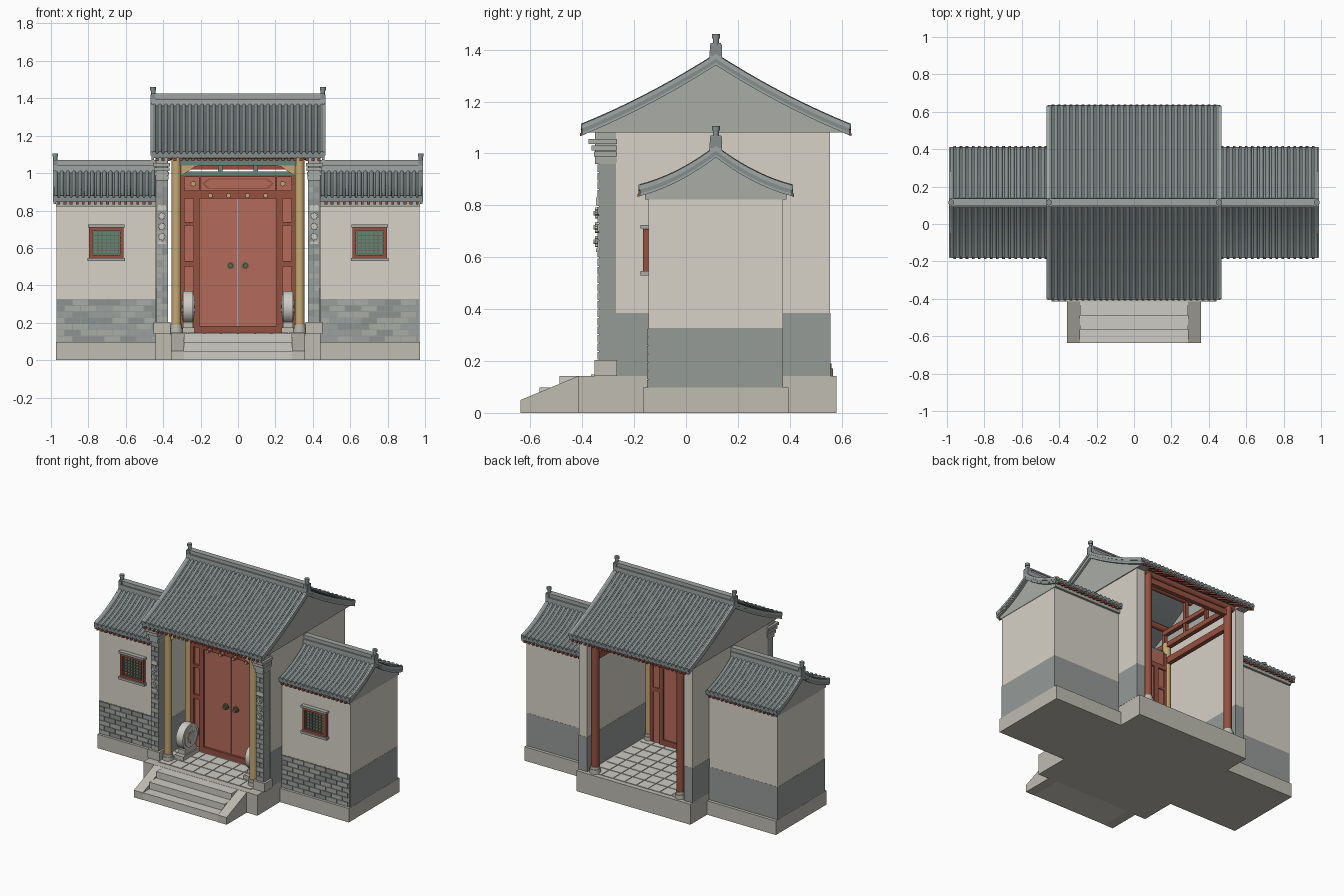
import bpy, bmesh, math, random

if "Cube" in bpy.data.objects:
    bpy.data.objects.remove(bpy.data.objects["Cube"])
random.seed(4)

def mat(name, r, g, b):
    m = bpy.data.materials.new(name)
    m.diffuse_color = (r ** 2.2, g ** 2.2, b ** 2.2, 1)
    m.use_nodes = True
    m.node_tree.nodes["Principled BSDF"].inputs["Base Color"].default_value = m.diffuse_color
    return m
CREAM = mat("plaster", .84, .82, .78)
STONE = mat("stone", .74, .73, .69)
PALE = mat("pale_stone", .80, .79, .76)
DADO = mat("grey_brick", .58, .60, .59)
BRICKS = [mat("brick_a", .60, .62, .61), mat("brick_b", .66, .67, .65), mat("brick_c", .55, .57, .56)]
TILE = mat("roof_tile", .52, .55, .55)
RIDGE = mat("ridge", .62, .64, .63)
GABLE = mat("gable", .66, .67, .65)
RED = mat("red_door", .70, .42, .36)
DARK = mat("dark_red", .58, .32, .26)
GOLD = mat("gold_wood", .76, .65, .45)
TEAL = mat("teal", .40, .52, .48)
BRONZE = mat("bronze", .42, .40, .30)

def ngon(u, v, r, n=20, star=1.0):
    return [(u + (r if i % 2 else r * star) * math.cos(2 * math.pi * (i + .5) / n),
             v + (r if i % 2 else r * star) * math.sin(2 * math.pi * (i + .5) / n)) for i in range(n)]

class Part:
    """Collects extruded profiles into one object."""
    def __init__(self):
        self.bm = bmesh.new()
    def loft(self, rings):
        rs = [[self.bm.verts.new(p) for p in r] for r in rings]
        for a, b in zip(rs, rs[1:]):
            for i in range(len(a)):
                j = (i + 1) % len(a)
                self.bm.faces.new((a[i], a[j], b[j], b[i]))
        self.bm.faces.new(rs[0]); self.bm.faces.new(rs[-1])
        return self
    def prism(self, axis, pts, a, b):
        f = {'x': lambda u, v, t: (t, u, v), 'y': lambda u, v, t: (u, t, v), 'z': lambda u, v, t: (u, v, t)}[axis]
        return self.loft([[f(u, v, t) for u, v in pts] for t in (a, b)])
    def box(self, x0, x1, y0, y1, z0, z1):
        return self.prism('z', [(x0, y0), (x1, y0), (x1, y1), (x0, y1)], z0, z1)
    def done(self, name, m, mirror=False, smooth=False):
        if mirror:
            d = bmesh.ops.duplicate(self.bm, geom=self.bm.verts[:] + self.bm.edges[:] + self.bm.faces[:])
            for v in d["geom"]:
                if isinstance(v, bmesh.types.BMVert): v.co.x *= -1
        bmesh.ops.recalc_face_normals(self.bm, faces=self.bm.faces[:])
        me = bpy.data.meshes.new(name); self.bm.to_mesh(me); self.bm.free()
        ob = bpy.data.objects.new(name, me); me.materials.append(m)
        bpy.context.collection.objects.link(ob)
        if smooth:
            bpy.ops.object.select_all(action='DESELECT')
            ob.select_set(True); bpy.context.view_layer.objects.active = ob
            bpy.ops.object.shade_smooth_by_angle(angle=math.radians(40))

# platform, steps, sloped cheeks and paving
Part().box(-.44, .44, -.415, .58, 0, .143).done("platform", STONE)
p = Part()
for y, z in ((-.635, .05), (-.565, .097), (-.488, .142)):
    p.box(-.29, .29, y, -.41, 0, z)
p.done("steps", PALE)
Part().prism('x', [(-.637, 0), (-.637, .05), (-.415, .142), (-.415, 0)], .29, .358).done("step_cheeks", STONE, True)
p = Part()
for i in range(8):
    for j in range(10):
        x, y = -.36 + i * .09, -.37 + j * .092
        p.box(x + .003, x + .087, y + .003, y + .089, .14, .147)
p.done("paving", PALE)

# main side walls
Part().box(.375, .44, -.27, .555, .385, 1.085).done("side_walls", CREAM, True)
Part().box(.374, .441, -.27, .556, .143, .385).done("side_wall_dado", DADO, True)
Part().box(.375, .437, -.336, -.27, .2, .97).done("front_piers", DADO, True)
Part().box(.362, .452, -.352, -.265, .143, .203).done("pier_bases", STONE, True)
p = Part()
for i, z in enumerate((.965, .988, 1.012, 1.036)):
    p.box(.372 - i * .003, .442 + i * .004, -.343 - i * .011, -.265, z, z + .019)
p.box(.378, .438, -.35, -.265, .96, 1.085)
p.done("pier_corbels", GABLE, True)
p = Part()
for z in (.66, .715, .77):
    p.prism('y', ngon(.407, z, .022, 16, .72), -.35, -.33).prism('y', ngon(.407, z, .009, 12), -.356, -.33)
p.box(.384, .43, -.346, -.33, .62, .634).box(.384, .43, -.346, -.33, .80, .83)
p.done("pier_rosettes", PALE, True)

# side wings
Part().box(.44, .972, -.165, .395, 0, .097).done("wing_bases", STONE, True)
Part().box(.43, .97, -.145, .373, .325, .83).done("wing_walls", CREAM, True)
Part().box(.43, .971, -.146, .374, .09, .327).done("wing_dado", DADO, True)

# raised bricks on wing fronts and piers
layers = [Part() for _ in BRICKS]
def bricks(x0, x1, z0, z1, rows, w, y):
    h = (z1 - z0) / rows
    for r in range(rows):
        x = x0 - (w / 2 if r % 2 else 0)
        while x < x1 - .003:
            a, b = max(x, x0) + .002, min(x + w, x1) - .002
            if b - a > .005:
                random.choice(layers).box(a, b, y - .005, y + .005, z0 + r * h + .002, z0 + (r + 1) * h - .002)
            x += w
for x0, x1 in ((.445, .97), (-.97, -.445)):
    bricks(x0, x1, .097, .325, 7, .085, -.146)
for x0, x1 in ((.375, .437), (-.437, -.375)):
    bricks(x0, x1, .203, .96, 23, .062, -.336)
for i, l in enumerate(layers):
    l.done("bricks_%d" % i, BRICKS[i])

# wing windows
X, Z = .705, .627
Part().box(X - .078, X + .078, -.152, -.14, Z - .068, Z + .068).done("window_panes", TEAL, True)
p = Part()
for s in (-1, 1):
    p.box(X + s * .083 - .009, X + s * .083 + .009, -.166, -.14, Z - .08, Z + .08)
    p.box(X - .092, X + .092, -.166, -.14, Z + s * .073 - .008, Z + s * .073 + .008)
p.done("window_frames", DARK, True)
p = Part()
for i in range(-3, 4):
    p.box(X + i * .022 - .002, X + i * .022 + .002, -.159, -.15, Z - .068, Z + .068)
    p.box(X - .078, X + .078, -.158, -.15, Z + i * .02 - .002, Z + i * .02 + .002)
p.done("window_lattice", BRONZE, True)
Part().box(X - .1, X + .1, -.175, -.14, .53, .546).box(X - .098, X + .098, -.175, -.14, .71, .725).done("window_sills", GABLE, True)

# tiled roofs: one function for gatehouse and wings
YC = .115
def roof(name, z0, a, b, dmax, x0, x1, gx0, gx1, gz, ribs, rim, mirror):
    h = lambda d: z0 - a * abs(d) + b * d * d
    ds = lambda m: [m * i / 9 for i in range(-9, 10)]
    band = lambda m, t, u: [(YC + d, h(d) - t) for d in ds(m)] + [(YC + d, h(d) - u) for d in reversed(ds(m))]
    Part().prism('x', band(dmax, .012, .035), x0, x1).done(name + "_slab", TILE, mirror)
    Part().prism('x', [(YC + d, h(d) - .03) for d in ds(dmax - .02)] + [(YC + dmax - .02, gz), (YC - dmax + .02, gz)],
                 gx0, gx1).done(name + "_gable", GABLE, True)
    Part().prism('x', band(dmax, .018, .045), rim - .014, rim).prism(
        'x', band(dmax, .002, .02), rim - .014, rim + .004).done(name + "_rake_edges", RIDGE, True)
    tubes, ends, raf = Part(), Part(), Part()
    step = (x1 - x0 - .028) / (ribs - 1)
    for i in range(ribs):
        x = x0 + .014 + i * step
        tubes.loft([[(x + .011 * math.cos(k * math.pi / 6), YC + d, h(d) - .013 + .014 * math.sin(k * math.pi / 6))
                     for k in range(7)] for d in ds(dmax)])
        for s in (-1, 1):
            ya, yb = YC + s * (dmax - .003), YC + s * (dmax + .005)
            z = h(dmax)
            ends.prism('y', ngon(x, z - .012, .013, 12), ya, yb)
            if i < ribs - 1:
                xm = x + step / 2
                ends.prism('y', [(xm - .014, z - .014), (xm, z - .038), (xm + .014, z - .014)], ya, yb)
                d0, d1 = dmax - .09, dmax + .008
                raf.prism('x', [(YC + s * d0, h(d0) - .03), (YC + s * d1, h(d1) - .034),
                                (YC + s * d1, h(d1) - .046), (YC + s * d0, h(d0) - .046)], xm - .007, xm + .007)
    tubes.done(name + "_tile_ribs", TILE, mirror, True)
    ends.done(name + "_eave_tiles", TILE, mirror)
    raf.done(name + "_rafters", DARK, mirror)
    # ridge bar and end finial
    Part().box(x0, x1, YC - .024, YC + .024, z0 - .03, z0 + .012).box(x0, x1, YC - .015, YC + .015, z0, z0 + .03).box(
        x0, x1, YC - .02, YC + .02, z0 + .03, z0 + .04).done(name + "_ridge", RIDGE, mirror)
    f = Part().box(rim - .022, rim + .004, YC - .023, YC + .023, z0 - .01, z0 + .035)
    for r, za, zb in ((.012, .03, .058), (.016, .058, .075)):
        f.prism('z', ngon(rim - .009, YC, r, 16), z0 + za, z0 + zb)
    f.done(name + "_finials", TILE, True)
roof("main_roof", 1.385, .64, .226, .515, -.463, .463, .375, .446, 1.08, 29, .463, False)
roof("wing_roof", 1.03, .762, .86, .293, .44, .988, .44, .973, .822, 17, .986, True)

# columns with stone bases
for name, y, m in (("front_columns", -.30, GOLD), ("door_columns", -.07, GOLD), ("rear_columns", .53, DARK)):
    Part().prism('z', ngon(.33, y, .026, 24), .18, 1.085).done(name, m, True, True)
    Part().prism('z', ngon(.33, y, .036, 24), .143, .172).prism('z', ngon(.33, y, .031, 24), .17, .19).done(
        name + "_bases", STONE, True, True)

# roof frame: beams, purlins, posts
p = Part()
for y, z in ((.53, 1.09), (.32, 1.2), (.115, 1.32), (-.09, 1.2), (-.30, 1.09)):
    p.prism('x', ngon(y, z, .02, 12), -.38, .38)
p.box(-.33, .33, .515, .545, 1.02, 1.06)
p.done("purlins", DARK, smooth=True)
p = Part().box(.315, .345, -.07, .53, .93, .975).box(.315, .345, -.30, .53, 1.05, 1.085).box(.315, .345, -.09, .32, 1.15, 1.18)
for y, z in ((-.09, 1.19), (.32, 1.19), (.115, 1.31)):
    p.box(.318, .342, y - .012, y + .012, 1.07, z)
p.done("tie_beams", DARK, True)
Part().box(-.33, .33, -.315, -.285, 1.04, 1.075).done("front_beam", TEAL)
Part().box(-.295, .295, -.085, -.055, .99, 1.008).done("door_top_rail", TEAL)
Part().box(.083, .107, -.082, -.058, 1.005, 1.085).done("door_top_posts", TEAL, True)
Part().prism('y', [(.305, 1.07), (.155, 1.07), (.17, 1.045), (.23, 1.035), (.265, 1.01), (.305, .985)],
             -.31, -.29).done("corner_brackets", GOLD, True)

# door, frame and name board
Part().box(.002, .205, -.075, -.05, .165, .87).done("door_leaves", RED, True)
Part().box(.205, .237, -.09, -.04, .143, .87).box(.285, .31, -.085, -.045, .143, .99).box(
    .237, .285, -.085, -.045, .50, .53).box(.237, .285, -.085, -.045, .72, .74).box(
    0, .237, -.09, -.04, .143, .183).box(0, .3, -.09, -.04, .865, .897).done("door_frame", DARK, True)
Part().box(.237, .285, -.07, -.05, .143, .87).done("door_side_panels", RED, True)
Part().box(-.29, .29, -.072, -.05, .895, .99).done("over_door_board", RED)
Part().box(-.29, .29, -.083, -.06, .895, .908).box(-.29, .29, -.083, -.06, .978, .991).box(
    .2, .208, -.083, -.06, .9, .985).box(-.208, -.2, -.083, -.06, .9, .985).done("board_frame", DARK)
hexa = lambda w, h: [(-w, .943), (-w + .03, .943 + h), (w - .03, .943 + h), (w, .943), (w - .03, .943 - h), (-w + .03, .943 - h)]
Part().prism('y', hexa(.19, .028), -.079, -.06).done("board_hexagon_rim", DARK)
Part().prism('y', hexa(.18, .022), -.083, -.06).done("board_hexagon", RED)
Part().prism('y', ngon(.24, .943, .017, 16, .7), -.082, -.06).done("board_rosettes", GOLD, True)
Part().prism('y', ngon(.05, .88, .015, 6), -.125, -.06).prism('y', ngon(.148, .88, .015, 6), -.125, -.06).done(
    "lintel_pegs", RED, True)
Part().prism('y', ngon(.05, .88, .009, 12), -.13, -.1).prism('y', ngon(.148, .88, .009, 12), -.13, -.1).done(
    "lintel_peg_caps", GOLD, True)
Part().prism('y', ngon(.039, .505, .021, 20), -.083, -.07).prism('y', ngon(.039, .505, .012, 16), -.1, -.07).done(
    "door_knockers", BRONZE, True, True)

# drum stones
Part().box(.233, .3, -.27, -.09, .143, .175).box(.24, .293, -.24, -.11, .175, .205).done("drum_bases", STONE, True)
Part().prism('x', ngon(-.18, .282, .088, 32), .24, .293).prism('x', ngon(-.18, .282, .07, 32), .235, .298).done(
    "drum_stones", PALE, True, True)
Part().prism('x', ngon(-.18, .282, .045, 16, .7), .231, .302).done("drum_flowers", STONE, True)
